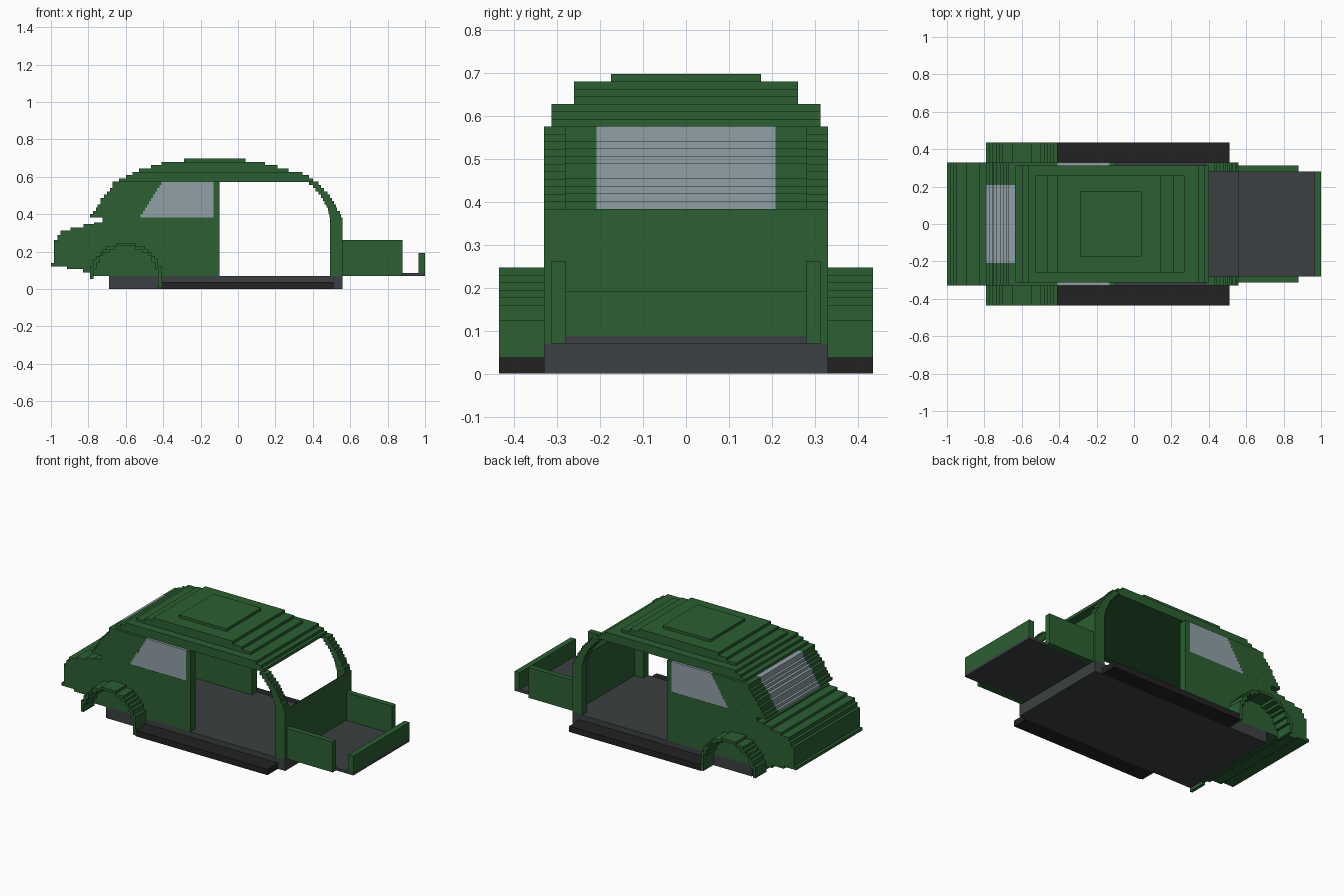
import bpy, bmesh, math

if "Cube" in bpy.data.objects:
    bpy.data.objects.remove(bpy.data.objects["Cube"])

def material(name, rgb):
    m = bpy.data.materials.new(name)
    m.diffuse_color = (*rgb, 1)
    m.use_nodes = True
    m.node_tree.nodes["Principled BSDF"].inputs["Base Color"].default_value = m.diffuse_color
    return m

GREEN = material("green paint", (0.025, 0.115, 0.032))
GREY = material("dark grey floor", (0.045, 0.051, 0.054))
BLACK = material("black trim", (0.016, 0.016, 0.016))
GLASS = material("window glass", (0.28, 0.35, 0.38))

def finish(name, bm, mat):
    bmesh.ops.recalc_face_normals(bm, faces=bm.faces[:])
    me = bpy.data.meshes.new(name)
    bm.to_mesh(me)
    bm.free()
    me.materials.append(mat)
    bpy.context.collection.objects.link(bpy.data.objects.new(name, me))

def boxes(name, items, mat, mirror=False):
    """items: (x0, x1, y0, y1, z0, z1); mirror repeats them at -y."""
    bm = bmesh.new()
    for x0, x1, y0, y1, z0, z1 in items:
        for a, b in [(y0, y1)] + ([(-y1, -y0)] if mirror else []):
            vs = bmesh.ops.create_cube(bm, size=1)["verts"]
            for v in vs:
                v.co = (x0 if v.co.x < 0 else x1,
                        a if v.co.y < 0 else b,
                        z0 if v.co.z < 0 else z1)
    finish(name, bm, mat)

def prism(name, pts, spans, mat):
    """Extrude an x-z outline over each y span."""
    bm = bmesh.new()
    for y0, y1 in spans:
        f = bm.faces.new([bm.verts.new((x, y0, z)) for x, z in pts])
        g = bmesh.ops.extrude_face_region(bm, geom=[f])["geom"]
        for v in g:
            if isinstance(v, bmesh.types.BMVert):
                v.co.y = y1
    finish(name, bm, mat)

def stairs(pts, rise_first):
    """Turn a chain of corners into right-angled steps."""
    out = [pts[0]]
    for (xa, za), (xb, zb) in zip(pts, pts[1:]):
        out += [(xa, zb) if rise_first else (xb, za), (xb, zb)]
    return out

S = 0.01743          # height of one step
SILL, ROOF = 0.383, 0.575

# chassis floor, front bay floor, running boards
boxes("floor", [(-.69, .56, -.33, .33, 0, .07)], GREY)
boxes("front_bay_floor", [(.56, 1.0, -.28, .28, .07, .087)], GREY)
boxes("running_board", [(-.41, .51, .33, .435, 0, .037)], BLACK, True)

# front bay panels
boxes("front_bay_side", [(.56, .88, .279, .313, .07, .262)], GREEN, True)
boxes("front_panel", [(.965, 1.0, -.28, .28, .087, .192)], GREEN)
boxes("firewall", [(.555, .56, -.32, .32, .07, SILL)], GREEN)

# stepped roof slabs
roof = [(-.635, .40, .313), (-.60, .38, .313), (-.565, .345, .313),
        (-.53, .27, .26), (-.465, .21, .26), (-.41, .145, .26), (-.29, .04, .174)]
boxes("roof", [(a, b, -h, h, ROOF + i * S, ROOF + (i + 1) * S)
               for i, (a, b, h) in enumerate(roof)], GREEN)

# tail with stepped top and underside
top = stairs([(-1.0, .122), (-.983, .14), (-.965, .262), (-.948, .297), (-.895, .314),
              (-.825, .33), (-.77, .347), (-.725, .362), (-.69, SILL)], True)
tail = [(-1.0, .122), (-1.0, .14), (-.983, .14), (-.983, .262), (-.965, .262),
        (-.965, .29), (-.948, .29), (-.948, .314), (-.895, .314), (-.895, .33),
        (-.825, .33), (-.825, .347), (-.77, .347), (-.77, .357), (-.725, .357),
        (-.725, SILL), (-.69, SILL), (-.69, .07), (-.79, .07), (-.79, .09),
        (-.83, .09), (-.83, .108), (-.913, .108), (-.913, .122)]
prism("tail", tail, [(-.33, .33)], GREEN)

# side panels and lower windscreen posts
boxes("side_panel", [(-.69, -.10, .28, .33, .07, SILL)], GREEN, True)
boxes("lower_front_post", [(.493, .56, .28, .33, .07, SILL)], GREEN, True)

# cabin, layer by layer from the roof down
back = [-.67, -.67, -.685, -.70, -.717, -.735, -.735, -.75, -.76, -.775, -.79]
front = [.43, .445, .46, .478, .493, .503, .513, .525, .53, .545, .55]
inner = [.38, .40, .415, .43, .445, .455, .463, .472, .48, .485, .49]
shell, posts, side_glass, rear_glass = [], [], [], []
n = len(back)
for i in range(n):
    z1 = ROOF - i * S
    z0 = z1 - S
    xw = -.41 - .11 * i / (n - 1)
    xr = -.69 if i == n - 1 else back[i] + .05
    shell += [(back[i], xw, .28, .33, z0, z1),
              (-.13, -.10, .28, .33, z0, z1),
              (back[i], xr, .208, .28, z0, z1)]
    side_glass.append((xw, -.13, .28, .329, z0, z1))
    rear_glass.append((back[i], xr, -.208, .208, z0, z1))
    posts.append((inner[i], front[i], .28, .33, z0, z1))
boxes("cabin_shell", shell, GREEN, True)
boxes("side_window", side_glass, GLASS, True)
boxes("rear_window", rear_glass, GLASS)
boxes("windscreen_post", posts, GREEN, True)
boxes("door_header", [(-.13, .39, .28, .313, ROOF - .002, ROOF + S)], GREEN, True)

# stepped rear wheel arches: one column of steps at a time
arch = []
cx, cz, cols = -.60, .055, 22
w = .38 / cols
for i in range(cols):
    x0 = cx - .19 + i * w
    d = abs(x0 + w / 2 - cx)
    hi = round(math.sqrt(.192 ** 2 - d * d) / S) * S
    lo = round(math.sqrt(max(.174 ** 2 - d * d, 0)) / S) * S
    lo = min(lo, hi - S)
    z0 = cz + lo
    if i == cols - 1:
        z0 = .005
    arch.append((x0, x0 + w, .325, .435, z0, cz + hi))
boxes("wheel_arch", arch, GREEN, True)
